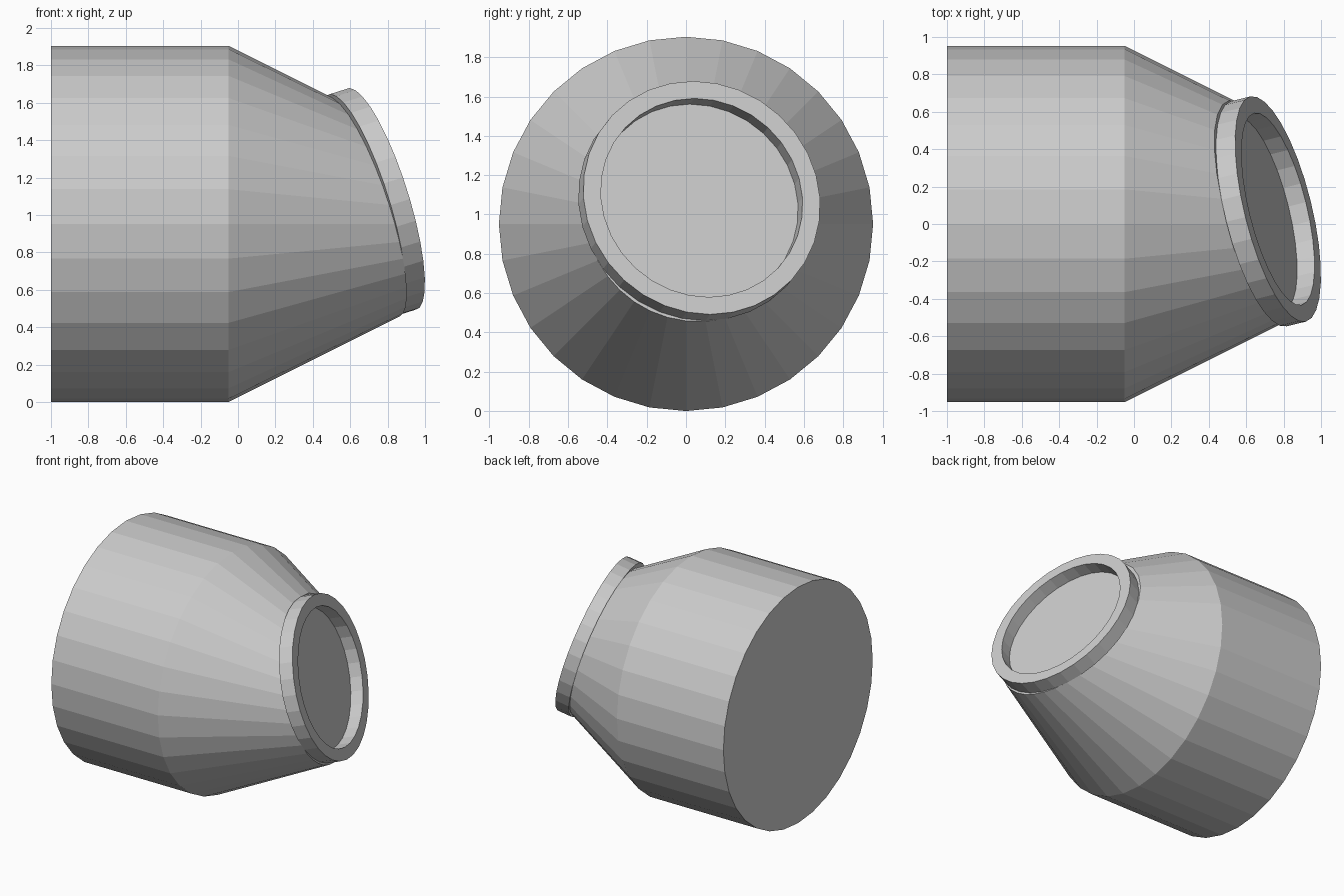
import bpy, bmesh, math
from mathutils import Vector, Matrix

if "Cube" in bpy.data.objects:
    bpy.data.objects.remove(bpy.data.objects["Cube"])

SIDES = 32
R = 0.952                                   # body radius, also the axis height
NORMAL = Vector((0.929, 0.23, 0.29)).normalized()   # tilt of the front ring
FACE = Vector((0.77, 0.08, 1.085))          # centre of the ring's front face
DEPTH = 0.11


def lathe(name, profile, matrix):
    """Revolve (radius, height) points around local z; end loops are capped."""
    bm = bmesh.new()
    loops = []
    for r, h in profile:
        loops.append([bm.verts.new((r * math.cos(2 * math.pi * i / SIDES),
                                    r * math.sin(2 * math.pi * i / SIDES), h))
                      for i in range(SIDES)])
    for a, b in zip(loops, loops[1:]):
        for i in range(SIDES):
            j = (i + 1) % SIDES
            bm.faces.new((a[i], a[j], b[j], b[i]))
    bm.faces.new(loops[0][::-1])
    bm.faces.new(loops[-1])
    bm.transform(matrix)
    return bm


def finish(bm, name):
    bmesh.ops.recalc_face_normals(bm, faces=bm.faces)
    mesh = bpy.data.meshes.new(name)
    bm.to_mesh(mesh)
    bm.free()
    obj = bpy.data.objects.new(name, mesh)
    bpy.context.collection.objects.link(obj)


# Body: cylinder plus cone along x, sliced obliquely where the ring sits
along_x = Matrix.Translation((0, 0, R)) @ Matrix.Rotation(math.pi / 2, 4, 'Y')
body = lathe("body", [(R, -1.0), (R, -0.05), (R - 0.6, 1.15)], along_x)
cut = bmesh.ops.bisect_plane(body, geom=body.verts[:] + body.edges[:] + body.faces[:],
                             plane_co=FACE - NORMAL * DEPTH, plane_no=NORMAL,
                             clear_outer=True)
rim = [e for e in cut["geom_cut"] if isinstance(e, bmesh.types.BMEdge)]
bmesh.ops.holes_fill(body, edges=rim, sides=0)
finish(body, "body")

# Front ring: tilted collar with a recessed floor
tilt = Matrix.Translation(FACE) @ NORMAL.to_track_quat('Z', 'Y').to_matrix().to_4x4()
ring = lathe("front_ring", [(0.62, -DEPTH), (0.62, 0), (0.528, 0), (0.528, -0.1)], tilt)
finish(ring, "front_ring")
